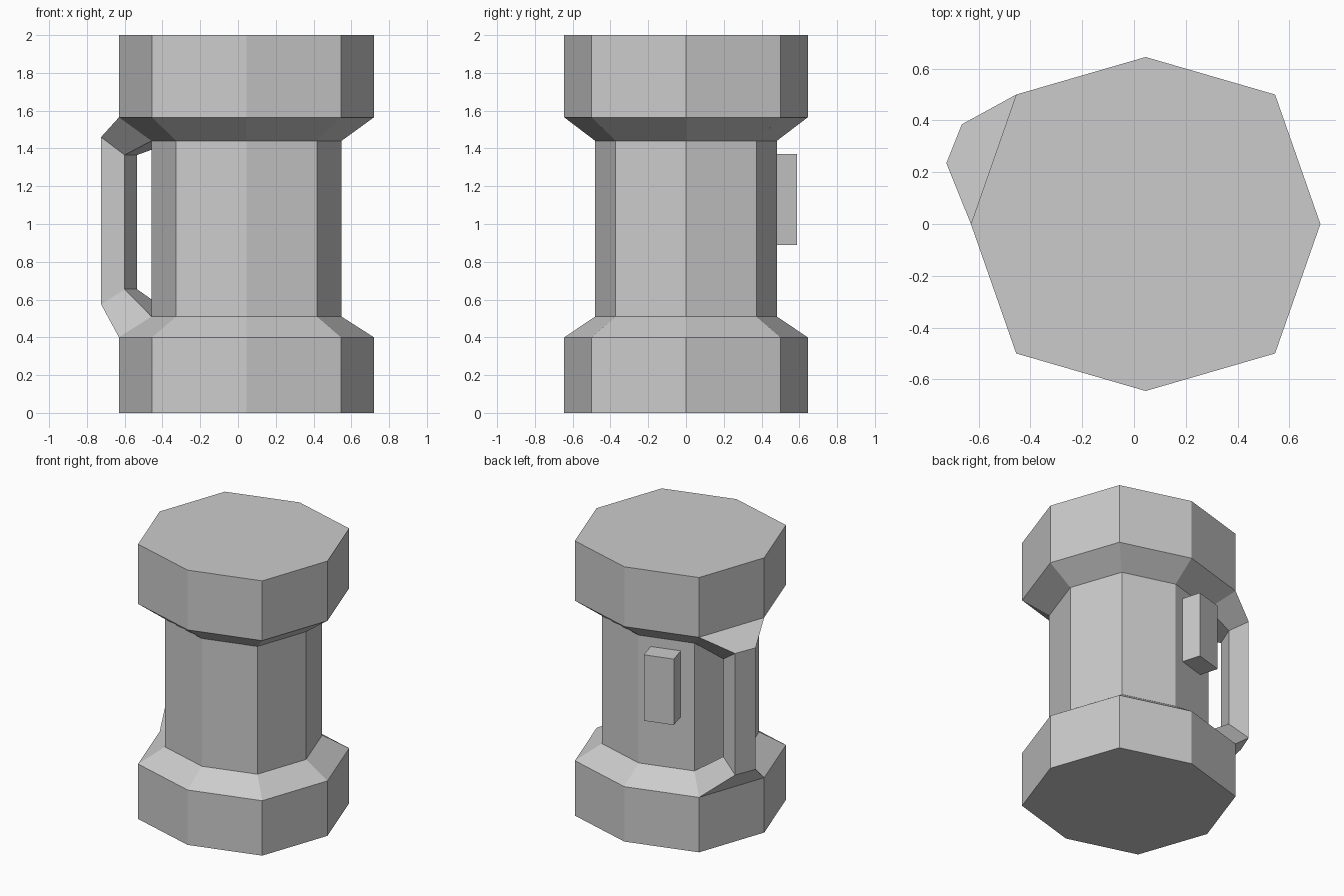
import bpy, bmesh
from mathutils import Matrix

if "Cube" in bpy.data.objects:
    bpy.data.objects.remove(bpy.data.objects["Cube"])

CX = 0.045
OCTAGON = [(0.675, 0), (0.5, 0.5), (0, 0.645), (-0.5, 0.5),
           (-0.675, 0), (-0.5, -0.5), (0, -0.645), (0.5, -0.5)]
PROFILE = [(1, 0), (1, 0.4), (0.745, 0.51), (0.745, 1.44), (1, 1.565), (1, 2)]


def finish(bm, name):
    bmesh.ops.recalc_face_normals(bm, faces=bm.faces)
    mesh = bpy.data.meshes.new(name)
    bm.to_mesh(mesh)
    bm.free()
    obj = bpy.data.objects.new(name, mesh)
    bpy.context.collection.objects.link(obj)
    return obj


def bridge(bm, lower, upper):
    n = len(lower)
    for i in range(n):
        j = (i + 1) % n
        bm.faces.new((lower[i], lower[j], upper[j], upper[i]))


# Octagonal body with flared ends and a narrow waist
bm = bmesh.new()
rings = [[bm.verts.new((CX + x * s, y * s, z)) for x, y in OCTAGON] for s, z in PROFILE]
for lower, upper in zip(rings, rings[1:]):
    bridge(bm, lower, upper)
bm.faces.new(rings[0])
bm.faces.new(rings[-1])

# Handle grows out of the two sloped faces on the left side
ends = []
for lip, neck, z_out, z_in in ((1, 2, 0.575, 0.655), (4, 3, 1.46, 1.365)):
    root = [rings[lip][4], rings[lip][3], rings[neck][3], rings[neck][4]]
    slope = next(f for f in bm.faces if set(f.verts) == set(root))
    bm.faces.remove(slope)
    tip = [bm.verts.new(p) for p in ((-0.725, 0.235, z_out), (-0.665, 0.385, z_out),
                                     (-0.535, 0.335, z_in), (-0.6, 0.177, z_in))]
    bridge(bm, root, tip)
    ends.append(tip)
bridge(bm, *ends)
finish(bm, "body_with_handle")

# Raised block lying flat on one rear face of the waist
bm = bmesh.new()
bmesh.ops.create_cube(bm, size=1, matrix=Matrix.Diagonal((0.21, 0.15, 0.48, 1)))
block = finish(bm, "rear_block")
block.location = (-0.153, 0.488, 1.13)
block.rotation_euler.z = 0.278
